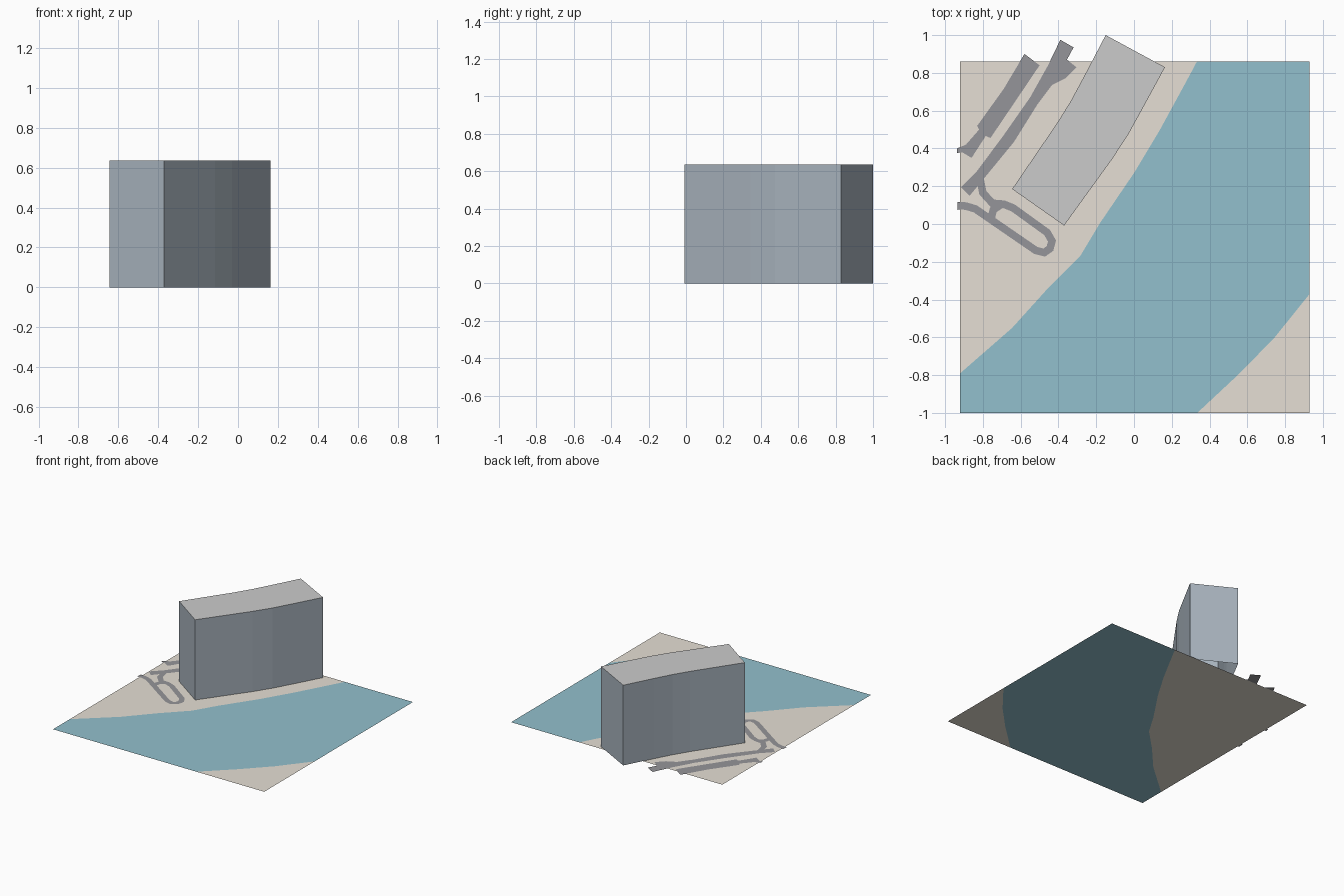
import bpy, bmesh
from mathutils import Vector

if "Cube" in bpy.data.objects:
    bpy.data.objects.remove(bpy.data.objects["Cube"])


def material(name, r, g, b):
    m = bpy.data.materials.new(name)
    m.diffuse_color = (r, g, b, 1)
    m.use_nodes = True
    m.node_tree.nodes["Principled BSDF"].inputs["Base Color"].default_value = m.diffuse_color
    return m


LAND = material("sand", 0.79, 0.74, 0.66)
WATER = material("water", 0.29, 0.53, 0.61)
ROAD = material("asphalt", 0.30, 0.30, 0.32)
WALL = material("slate", 0.40, 0.46, 0.52)
ROOF = material("roof_grey", 0.55, 0.55, 0.55)


def finish(bm, name, mat):
    me = bpy.data.meshes.new(name)
    bm.to_mesh(me)
    bm.free()
    me.materials.append(mat)
    ob = bpy.data.objects.new(name, me)
    bpy.context.collection.objects.link(ob)
    return ob


def flat(name, pts, z, mat):
    """Flat polygon facing up."""
    bm = bmesh.new()
    f = bm.faces.new([bm.verts.new((x, y, z)) for x, y in pts])
    f.normal_update()
    if f.normal.z < 0:
        f.normal_flip()
    bmesh.ops.triangulate(bm, faces=bm.faces[:])
    return finish(bm, name, mat)


def ribbon(name, path, width, z, mat):
    """Flat strip of constant width along a path, with mitred corners."""
    p = [Vector(q) for q in path]
    bm = bmesh.new()
    rows = []
    for i, q in enumerate(p):
        a = (q - p[i - 1]).normalized() if i else (p[1] - q).normalized()
        b = (p[i + 1] - q).normalized() if i < len(p) - 1 else a
        t = (a + b).normalized()
        n = Vector((-t.y, t.x)) * (width / 2 / max(t.dot(a), 0.6))
        rows.append([bm.verts.new((*(q + n), z)), bm.verts.new((*(q - n), z))])
    for (l0, r0), (l1, r1) in zip(rows, rows[1:]):
        bm.faces.new((l0, r0, r1, l1))
    return finish(bm, name, mat)


# River banks and water share the shorelines
X0, X1, Y0, Y1 = -0.92, 0.93, -1.0, 0.86
west_shore = [(X0, -0.79), (-0.645, -0.55), (-0.46, -0.345), (-0.285, -0.17),
              (-0.18, 0.005), (0, 0.27), (0.138, 0.5), (0.296, 0.79), (0.333, Y1)]
east_shore = [(X1, -0.37), (0.745, -0.6), (0.56, -0.79), (0.335, Y0)]
flat("west_bank", west_shore + [(X0, Y1)], 0, LAND)
flat("east_bank", east_shore + [(X1, Y0)], 0, LAND)
flat("river", west_shore + [(X1, Y1)] + east_shore + [(X0, Y0)], 0, WATER)

# Curved slab building: open-bottomed walls and a separate flat roof
HEIGHT = 0.635
plan = [(-0.37, -0.008), (-0.115, 0.345), (-0.03, 0.475), (0.05, 0.62), (0.164, 0.83),
        (-0.15, 1.0), (-0.265, 0.78), (-0.335, 0.65), (-0.407, 0.534), (-0.645, 0.185)]
bm = bmesh.new()
low = [bm.verts.new((x, y, 0)) for x, y in plan]
high = [bm.verts.new((x, y, HEIGHT)) for x, y in plan]
for i in range(len(plan)):
    j = (i + 1) % len(plan)
    bm.faces.new((low[i], low[j], high[j], high[i]))
finish(bm, "building_walls", WALL)
flat("building_roof", plan, HEIGHT, ROOF)

# Two wide roads with irregular kerbs
RZ = 0.003
flat("outer_road", [(-0.58, 0.9), (-0.5, 0.84), (-0.645, 0.625), (-0.76, 0.455),
                    (-0.785, 0.466), (-0.86, 0.35), (-0.91, 0.38), (-0.937, 0.376),
                    (-0.937, 0.4), (-0.89, 0.42), (-0.82, 0.5), (-0.83, 0.52),
                    (-0.69, 0.715)], RZ, ROAD)
flat("inner_road", [(-0.39, 0.975), (-0.32, 0.935), (-0.355, 0.87), (-0.305, 0.83),
                    (-0.365, 0.77), (-0.435, 0.735), (-0.51, 0.635), (-0.635, 0.435),
                    (-0.795, 0.24), (-0.87, 0.15), (-0.915, 0.195), (-0.835, 0.275),
                    (-0.69, 0.47), (-0.55, 0.67), (-0.455, 0.84)], RZ, ROAD)

# Narrow turning loop and its short link
ribbon("loop_drive", [(-0.815, 0.24), (-0.8, 0.165), (-0.75, 0.11), (-0.69, 0.105),
                      (-0.64, 0.085), (-0.46, -0.045), (-0.434, -0.09), (-0.445, -0.13),
                      (-0.475, -0.151), (-0.52, -0.14), (-0.76, 0.025), (-0.84, 0.08),
                      (-0.89, 0.095), (-0.935, 0.097)], 0.04, RZ, ROAD)
ribbon("loop_link", [(-0.7, 0.105), (-0.745, 0.075), (-0.757, 0.025)], 0.04, RZ, ROAD)
